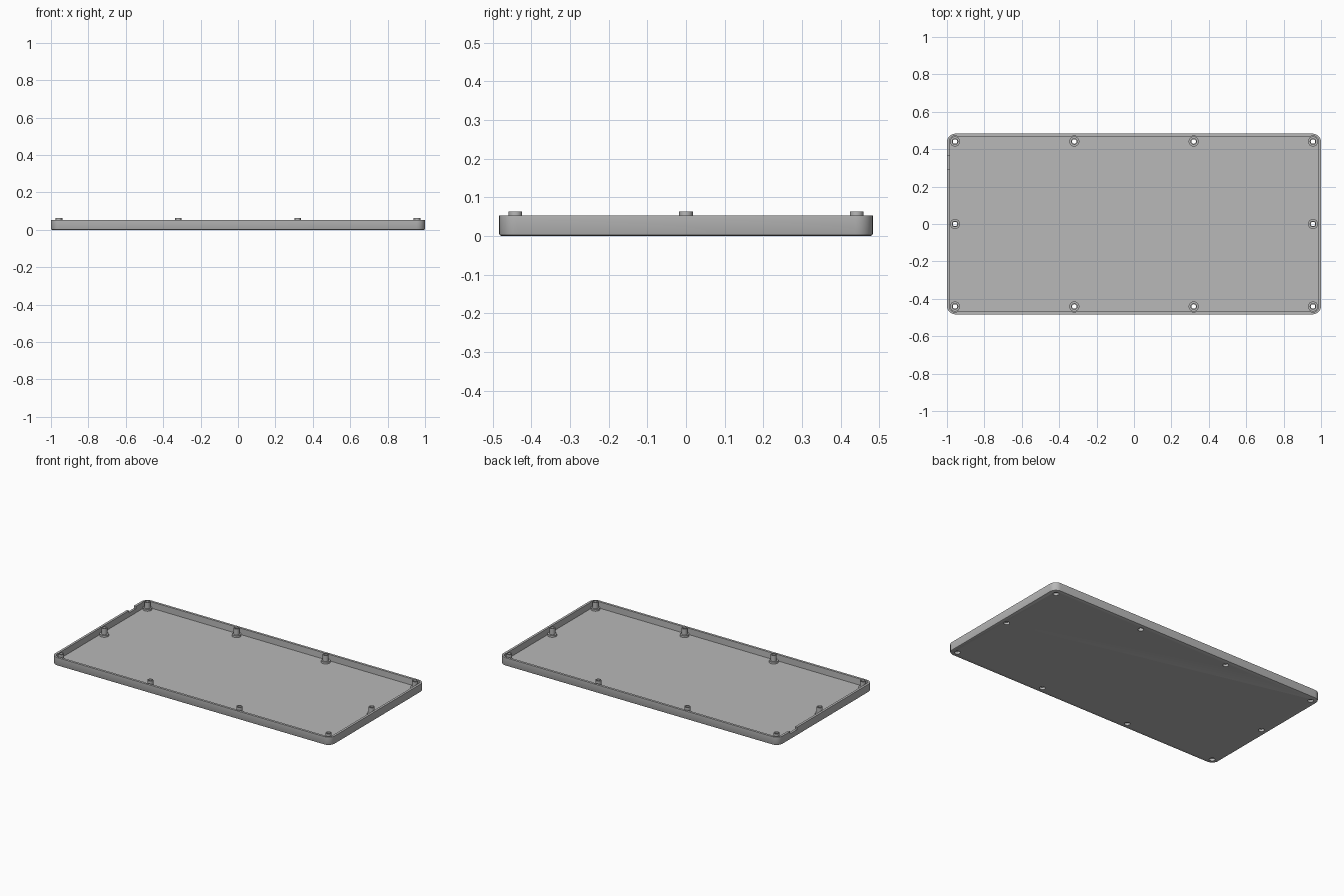
import bpy, bmesh, math

cube = bpy.data.objects.get("Cube")
if cube:
    bpy.data.objects.remove(cube, do_unlink=True)

HALF_X, HALF_Y, CORNER = 1.0, 0.483, 0.045
RIM, FLOOR, WALL = 0.053, 0.012, 0.015
SEG = 32

grey = bpy.data.materials.new("plain grey")
grey.use_nodes = True
colour = (0.48, 0.48, 0.48, 1)
grey.diffuse_color = colour
grey.node_tree.nodes["Principled BSDF"].inputs["Base Color"].default_value = colour


def finish(name, bm):
    bmesh.ops.remove_doubles(bm, verts=bm.verts, dist=1e-5)
    bmesh.ops.recalc_face_normals(bm, faces=bm.faces)
    mesh = bpy.data.meshes.new(name)
    bm.to_mesh(mesh)
    bm.free()
    mesh.materials.append(grey)
    obj = bpy.data.objects.new(name, mesh)
    bpy.context.collection.objects.link(obj)
    return obj


def activate(obj):
    bpy.ops.object.select_all(action='DESELECT')
    obj.select_set(True)
    bpy.context.view_layer.objects.active = obj


def smooth(obj):
    activate(obj)
    bpy.ops.object.shade_smooth_by_angle(angle=math.radians(30))


def rounded_ring(bm, inset, z, steps=8):
    """Rounded rectangle loop, inset from the outer outline."""
    r = CORNER - inset
    ring = []
    for q, (sx, sy) in enumerate([(1, 1), (-1, 1), (-1, -1), (1, -1)]):
        for i in range(steps + 1):
            a = math.pi / 2 * (q + i / steps)
            ring.append(bm.verts.new((sx * (HALF_X - CORNER) + r * math.cos(a),
                                      sy * (HALF_Y - CORNER) + r * math.sin(a), z)))
    return ring


def bridge(bm, a, b):
    for i in range(len(a)):
        j = (i + 1) % len(a)
        bm.faces.new((a[i], a[j], b[j], b[i]))


def lathe(bm, profile, x, y, closed):
    """Revolve a radius/height profile around an upright axis."""
    rings = []
    for r, z in profile:
        rings.append([bm.verts.new((x + r * math.cos(2 * math.pi * i / SEG),
                                    y + r * math.sin(2 * math.pi * i / SEG), z))
                      for i in range(SEG)])
    for a, b in zip(rings, rings[1:]):
        bridge(bm, a, b)
    if closed:
        bridge(bm, rings[-1], rings[0])
    else:
        bm.faces.new(rings[0])
        bm.faces.new(rings[-1])


def cut(target, cutter):
    cutter.hide_render = True
    activate(target)
    mod = target.modifiers.new("cut", 'BOOLEAN')
    mod.operation = 'DIFFERENCE'
    mod.solver = 'EXACT'
    mod.object = cutter
    bpy.ops.object.modifier_apply(modifier=mod.name)
    bpy.data.objects.remove(cutter, do_unlink=True)


# Screw post positions around the edge
posts = [(x, y) for x in (-0.957, -0.319, 0.319, 0.957) for y in (-0.441, 0.441)]
posts += [(-0.957, 0), (0.957, 0)]

# Tray: softened lower edge, walls and floor
bm = bmesh.new()
rings = [rounded_ring(bm, inset, z) for inset, z in
         [(0.006, 0), (0.002, 0.002), (0, 0.006), (0, RIM), (WALL, RIM), (WALL, FLOOR)]]
for a, b in zip(rings, rings[1:]):
    bridge(bm, a, b)
bm.faces.new(rings[0])
bm.faces.new(rings[-1])
tray = finish("tray", bm)

# Screw holes through the floor and reliefs in the wall beside each post
bm = bmesh.new()
for x, y in posts:
    lathe(bm, [(0.017, -0.01), (0.017, 0.0125), (0.03, 0.0125), (0.03, 0.1)], x, y, False)
cut(tray, finish("hole_cutter", bm))

# Cable notch in the side wall
bm = bmesh.new()
bmesh.ops.create_cube(bm, size=1)
bmesh.ops.scale(bm, vec=(0.08, 0.07, 0.04), verts=bm.verts)
bmesh.ops.translate(bm, vec=(-1, 0.328, RIM + 0.005), verts=bm.verts)
cut(tray, finish("notch_cutter", bm))
smooth(tray)

# Hollow posts with a wide collar and a recess for the screw head
post_profile = [(0.017, 0.006), (0.017, 0.015), (0.012, 0.015), (0.012, 0.063),
                (0.0175, 0.063), (0.0175, 0.024), (0.027, 0.024), (0.027, 0.006)]
bm = bmesh.new()
for x, y in posts:
    lathe(bm, post_profile, x, y, True)
smooth(finish("screw_posts", bm))
